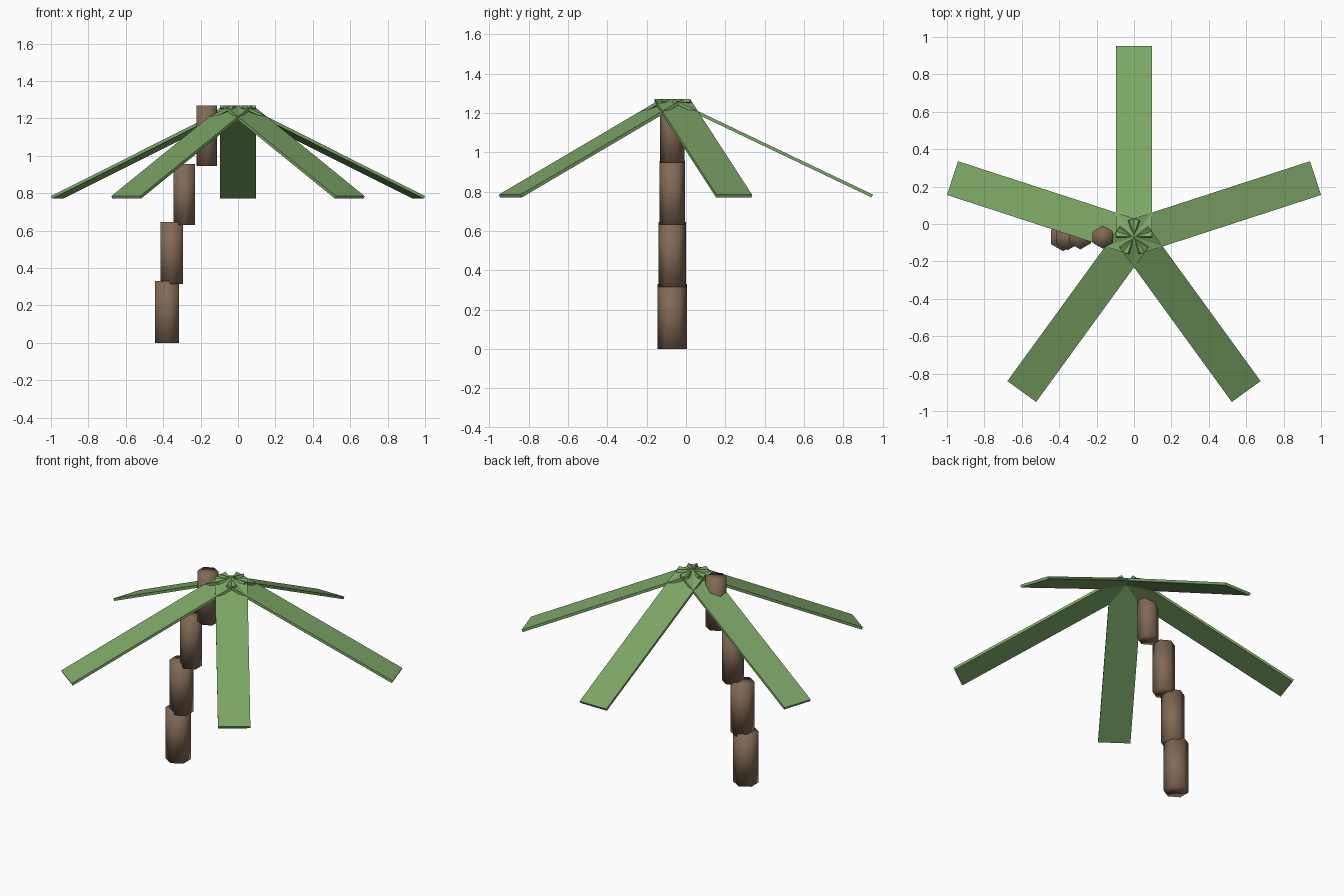
import bpy, math
from mathutils import Matrix

if "Cube" in bpy.data.objects:
    bpy.data.objects.remove(bpy.data.objects["Cube"])

def material(name, rgb):
    m = bpy.data.materials.new(name)
    m.diffuse_color = (*rgb, 1)
    m.use_nodes = True
    m.node_tree.nodes["Principled BSDF"].inputs["Base Color"].default_value = m.diffuse_color
    return m

bark = material("bark", (0.22, 0.14, 0.09))
green = material("leaf_green", (0.2, 0.39, 0.13))
CY = -0.07  # trunk and crown share this y

# Trunk: four stacked, stepped six-sided logs (x, bottom z, top z, radius)
logs = [(-0.38, 0.0, 0.33, 0.075), (-0.355, 0.315, 0.645, 0.070),
        (-0.287, 0.63, 0.957, 0.066), (-0.167, 0.945, 1.27, 0.062)]
for i, (x, z0, z1, r) in enumerate(logs):
    bpy.ops.mesh.primitive_cylinder_add(vertices=6, radius=r, depth=z1 - z0,
                                        location=(x, CY, (z0 + z1) / 2))
    o = bpy.context.object
    o.name = f"trunk_segment_{i + 1}"
    o.data.materials.append(bark)
    bpy.ops.object.shade_smooth()

# Crown: five flat fronds sloping down from a shared centre
TILT, LENGTH, WIDTH, THICK = math.radians(25.5), 1.127, 0.19, 0.016
for i in range(5):
    bpy.ops.mesh.primitive_cube_add(size=1)
    o = bpy.context.object
    o.name = f"palm_leaf_{i + 1}"
    o.data.transform(Matrix.Translation((0, CY, 1.263))
                     @ Matrix.Rotation(i * math.tau / 5, 4, 'Z')
                     @ Matrix.Rotation(-TILT, 4, 'X')
                     @ Matrix.Translation((0, LENGTH / 2, 0))
                     @ Matrix.Diagonal((WIDTH, LENGTH, THICK, 1)))
    o.data.materials.append(green)
